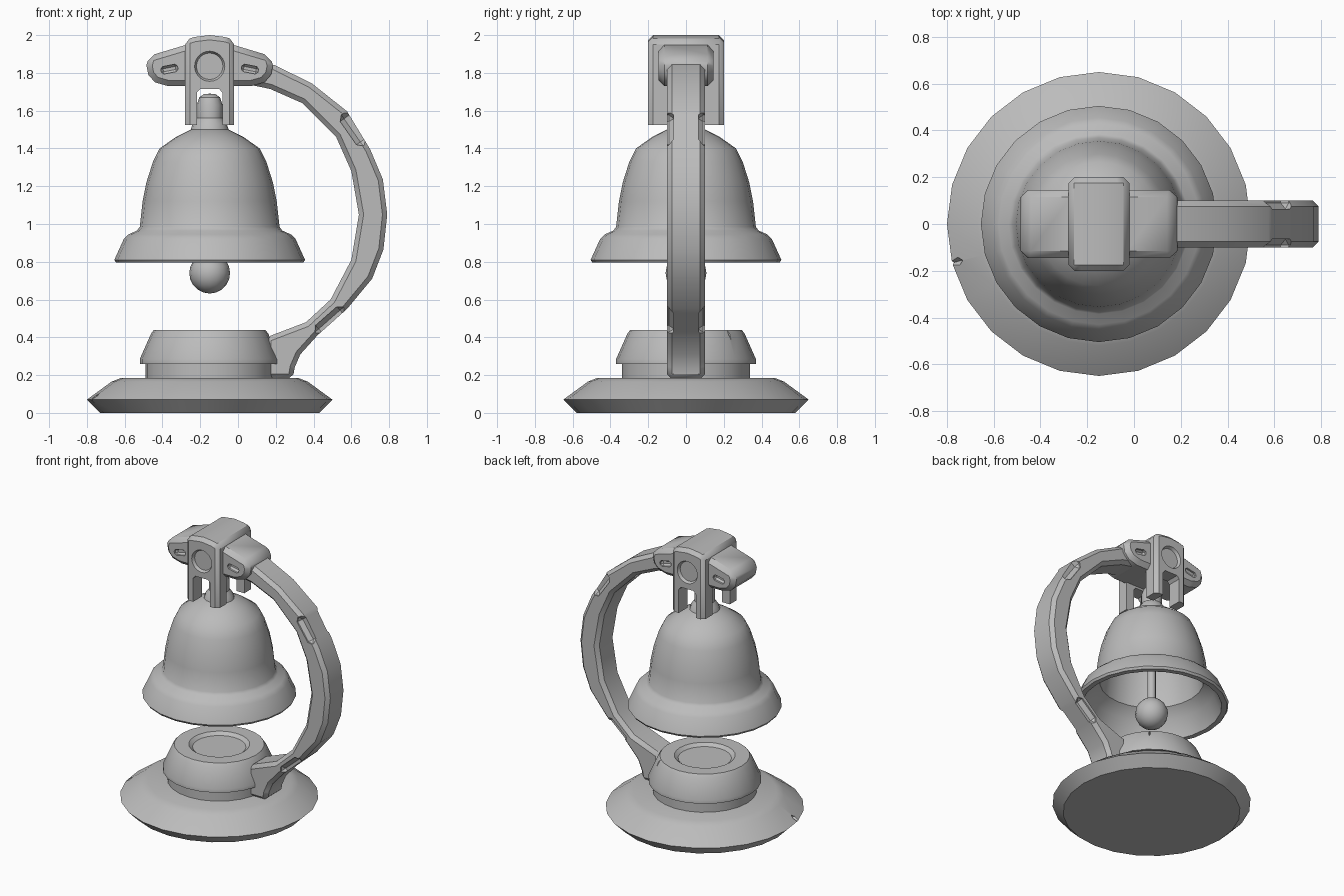
import bpy, bmesh
from math import pi, atan2
from mathutils import Vector, Matrix

if "Cube" in bpy.data.objects:
    bpy.data.objects.remove(bpy.data.objects["Cube"])

AXIS = -0.15  # x of the bell, base and yoke

grey = bpy.data.materials.new("plain grey")
grey.use_nodes = True
grey.diffuse_color = (0.5, 0.5, 0.5, 1)
grey.node_tree.nodes["Principled BSDF"].inputs["Base Color"].default_value = (0.5, 0.5, 0.5, 1)


def finish(name, bm):
    bmesh.ops.recalc_face_normals(bm, faces=bm.faces)
    mesh = bpy.data.meshes.new(name)
    bm.to_mesh(mesh)
    bm.free()
    mesh.materials.append(grey)
    ob = bpy.data.objects.new(name, mesh)
    bpy.context.collection.objects.link(ob)
    return ob


def lathe(name, profile, sides=24):
    """Turn (radius, z) points around the bell axis."""
    bm = bmesh.new()
    verts = [bm.verts.new((r, 0, z)) for r, z in profile]
    edges = [bm.edges.new(p) for p in zip(verts, verts[1:])]
    bmesh.ops.spin(bm, geom=verts + edges, cent=(0, 0, 0), axis=(0, 0, 1),
                   angle=2 * pi, steps=sides)
    bmesh.ops.remove_doubles(bm, verts=bm.verts, dist=0.0005)
    bmesh.ops.translate(bm, verts=bm.verts, vec=(AXIS, 0, 0))
    return finish(name, bm)


def plate(name, outline, half, centre=0):
    """Extrude an (x, z) outline along y."""
    bm = bmesh.new()
    face = bm.faces.new([bm.verts.new((x, centre - half, z)) for x, z in outline])
    out = bmesh.ops.extrude_face_region(bm, geom=[face])["geom"]
    bmesh.ops.translate(bm, vec=(0, 2 * half, 0),
                        verts=[v for v in out if isinstance(v, bmesh.types.BMVert)])
    return finish(name, bm)


def box(name, centre, size, rot=Matrix()):
    bm = bmesh.new()
    bmesh.ops.create_cube(bm, size=1, matrix=Matrix.Translation(centre) @ rot @ Matrix.Diagonal((*size, 1)))
    return finish(name, bm)


def drum(name, centre, r_out, r_in, depth, sides=24):
    """Tapered disc along y, used to sink a round seat; r_out faces outward."""
    bm = bmesh.new()
    side = 1 if centre[1] > 0 else -1
    bmesh.ops.create_cone(bm, cap_ends=True, segments=sides, radius1=r_in, radius2=r_out, depth=depth,
                          matrix=Matrix.Translation(centre) @ Matrix.Rotation(-side * pi / 2, 4, "X"))
    return finish(name, bm)


def apply(ob, mod):
    bpy.context.view_layer.objects.active = ob
    bpy.ops.object.modifier_apply(modifier=mod.name)


def chamfer(ob, width):
    mod = ob.modifiers.new("chamfer", "BEVEL")
    mod.width, mod.segments, mod.limit_method, mod.angle_limit = width, 1, "ANGLE", 0.9
    apply(ob, mod)


def cut(ob, *cutters):
    for c in cutters:
        mod = ob.modifiers.new("cut", "BOOLEAN")
        mod.operation, mod.solver, mod.object = "DIFFERENCE", "EXACT", c
        apply(ob, mod)
        bpy.data.objects.remove(c)


def wedge(centre, length, width, tall):
    """Pointed nick whose tip aims at the axis."""
    d = Vector((AXIS - centre[0], -centre[1], 0))
    bm = bmesh.new()
    bmesh.ops.create_cone(bm, cap_ends=True, segments=4, radius1=1, radius2=0, depth=1)
    rot = Matrix.Rotation(atan2(d.y, d.x), 4, "Z") @ Matrix.Rotation(pi / 2, 4, "Y")
    bm.transform(Matrix.Translation(centre) @ rot @ Matrix.Diagonal((tall, width, length, 1)))
    return finish("nick_cutter", bm)


# Base and pedestal
base = lathe("base", [(0, 0), (.58, 0), (.65, .07), (.52, .165), (.47, .185), (0, .185)])
cut(base, wedge((-.79, -.17, .09), .2, .06, .07))
pedestal = lathe("pedestal", [(0, .17), (.34, .17), (.34, .26), (.37, .26), (.37, .285), (.31, .42),
                              (.295, .44), (.2, .44), (.175, .42), (0, .42)])
cut(pedestal, wedge((.07, .24, .42), .1, .02, .07))

# Bell with hollow inside
bell = lathe("bell", [(0, 1.515), (.1, 1.5), (.18, 1.46), (.265, 1.4), (.3, 1.33), (.335, 1.22), (.355, 1.12),
                      (.37, .985), (.385, .965), (.43, .945), (.455, .92), (.505, .81), (.495, .795), (.46, .795),
                      (.41, .92), (.34, .98), (.31, 1.2), (.24, 1.36), (.12, 1.44), (0, 1.46)])
hanger = lathe("hanger_knob", [(0, 1.49), (.1, 1.5), (.09, 1.53), (.068, 1.56), (.068, 1.63),
                               (.055, 1.67), (.03, 1.688), (0, 1.69)], 16)

# Clapper
rod = lathe("clapper_rod", [(0, .74), (.028, .74), (.028, 1.47), (0, 1.47)], 12)
bm = bmesh.new()
bmesh.ops.create_uvsphere(bm, u_segments=16, v_segments=10, radius=.108,
                          matrix=Matrix.Translation((AXIS, 0, .74)))
ball = finish("clapper_ball", bm)

# Curved arm with recessed slots on both sides
outer = [(0, 1.9), (.196, 1.84), (.39, 1.745), (.577, 1.597), (.7, 1.395), (.767, 1.236), (.79, 1.05),
         (.77, .865), (.71, .71), (.577, .55), (.42, .41), (.33, .31), (.3, .24), (.29, .18)]
inner = [(.15, .18), (.15, .4), (.36, .48), (.49, .6), (.6, .81), (.64, 1.05), (.6, 1.28),
         (.52, 1.46), (.34, 1.64), (.17, 1.715), (0, 1.75)]
arm = plate("arm", outer + inner, .1)
chamfer(arm, .025)
for x, z, tilt in ((.625, 1.51, .96), (.5, .475, -.72)):
    for side in (-1, 1):
        slot = box("slot_cutter", (x, side * .11, z), (.2, .09, .1), Matrix.Rotation(tilt, 4, "Y"))
        chamfer(slot, .025)
        cut(arm, slot)

# Crossbar with an oblong recess in each ear
half = [(0, 1.955), (.12, 1.95), (.32, 1.89), (.335, 1.84), (.325, 1.79), (.29, 1.75), (.22, 1.73), (0, 1.73)]
bar = plate("crossbar", [(AXIS + x, z) for x, z in half] + [(AXIS - x, z) for x, z in half[-2:0:-1]], .145)
chamfer(bar, .03)
for sx in (-1, 1):
    for sy in (-1, 1):
        slot = box("ear_cutter", (AXIS + sx * .213, sy * .145, 1.82), (.09, .05, .04),
                   Matrix.Rotation(sx * .2, 4, "Y"))
        chamfer(slot, .012)
        cut(bar, slot)

# Yoke: four-legged clamp over the crossbar
yoke = plate("yoke", [(AXIS + x, z) for x, z in ((-.13, 1.4), (.13, 1.4), (.13, 1.975), (.08, 1.99),
                                                (0, 2), (-.08, 1.99), (-.13, 1.975))], .2)
chamfer(yoke, .025)
arch = plate("arch_cutter", [(AXIS + x, z) for x, z in ((-.068, 1.3), (.068, 1.3), (.068, 1.695),
                                                       (.05, 1.715), (-.05, 1.715), (-.068, 1.695))], .5)
cut(yoke, box("foot_cutter", (AXIS, 0, 1.425), (1, 1, .2)), arch,
    box("middle_cutter", (AXIS, 0, 1.5), (1, .2, .48)),
    *[drum("seat_cutter", (AXIS, s * .195, 1.835), .085, .07, .03) for s in (-1, 1)])

# Smooth shading with sharp edges kept
bpy.ops.object.select_all(action="DESELECT")
for ob in (base, pedestal, bell, hanger, rod, ball, arm, bar, yoke):
    ob.select_set(True)
bpy.context.view_layer.objects.active = base
bpy.ops.object.shade_smooth_by_angle(angle=.6)
